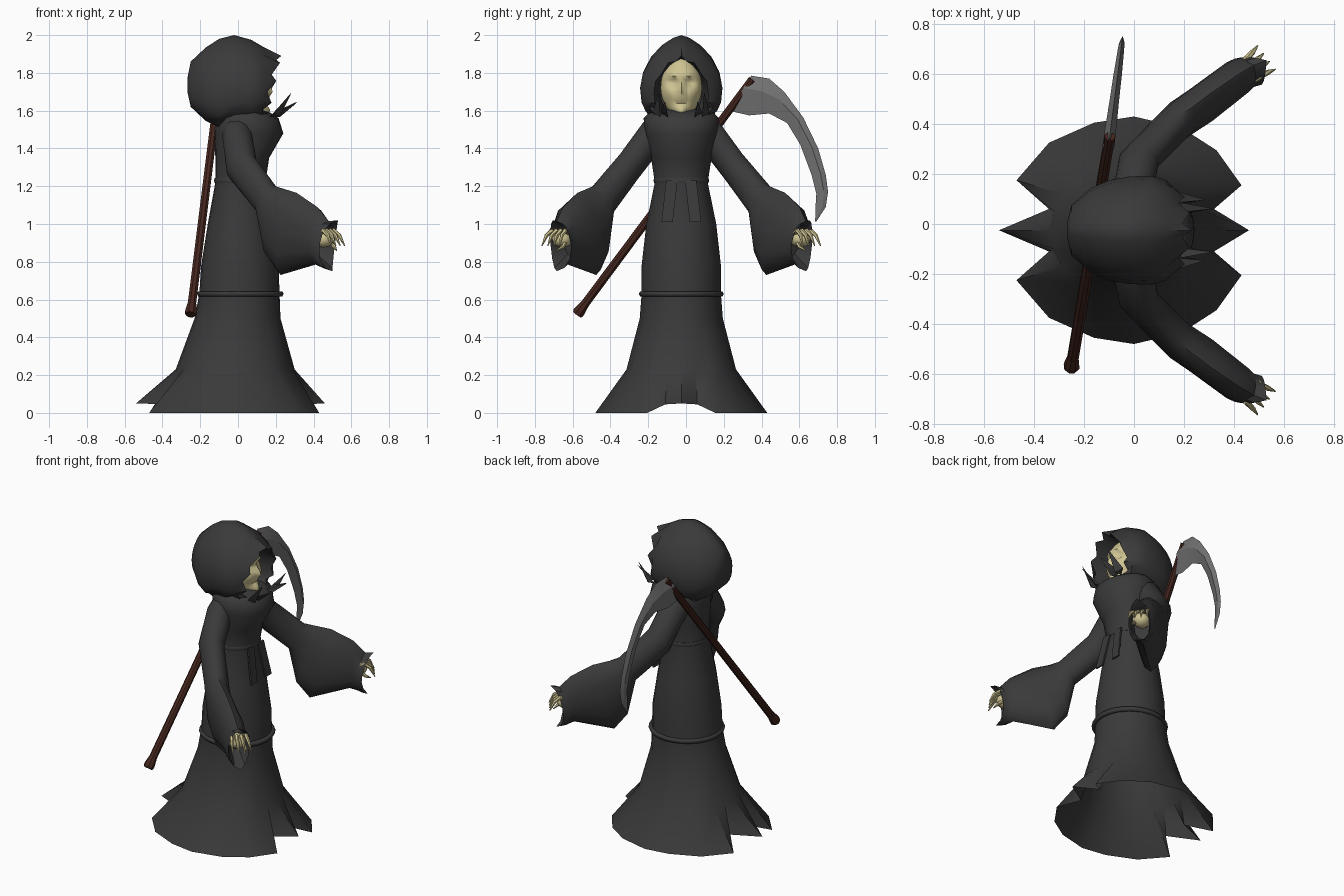
import bpy, bmesh, math
from mathutils import Vector

if "Cube" in bpy.data.objects:
    bpy.data.objects.remove(bpy.data.objects["Cube"])

CY = -0.025  # symmetry plane of the figure


def mat(name, r, g, b):
    m = bpy.data.materials.new(name)
    m.diffuse_color = (r, g, b, 1)
    m.use_nodes = True
    m.node_tree.nodes["Principled BSDF"].inputs["Base Color"].default_value = m.diffuse_color
    return m


CLOTH = mat("dark_cloth", 0.042, 0.042, 0.042)
BONE = mat("bone", 0.62, 0.55, 0.29)
WOOD = mat("dark_wood", 0.06, 0.019, 0.013)
STEEL = mat("steel", 0.17, 0.17, 0.17)


def finish(bm, name, material, angle=40):
    bmesh.ops.recalc_face_normals(bm, faces=bm.faces)
    me = bpy.data.meshes.new(name)
    bm.to_mesh(me)
    bm.free()
    ob = bpy.data.objects.new(name, me)
    bpy.context.collection.objects.link(ob)
    me.materials.append(material)
    bpy.ops.object.select_all(action='DESELECT')
    ob.select_set(True)
    bpy.context.view_layer.objects.active = ob
    bpy.ops.object.shade_smooth_by_angle(angle=math.radians(angle))
    return ob


def loft(name, rings, material, cap0=False, cap1=False, angle=40, wrap=False):
    """Skin closed rings of equal point count."""
    bm = bmesh.new()
    vs = [[bm.verts.new(p) for p in r] for r in rings]
    n = len(rings[0])
    pairs = list(zip(vs, vs[1:])) + ([(vs[-1], vs[0])] if wrap else [])
    for a, b in pairs:
        for i in range(n):
            j = (i + 1) % n
            bm.faces.new((a[i], a[j], b[j], b[i]))
    if cap0:
        bm.faces.new(vs[0])
    if cap1:
        bm.faces.new(vs[-1])
    return finish(bm, name, material, angle)


def tube(name, pts, radii, material, n=6):
    pts = [Vector(p) for p in pts]
    rings = []
    for k, p in enumerate(pts):
        d = (pts[min(k + 1, len(pts) - 1)] - pts[max(k - 1, 0)]).normalized()
        u = d.cross(Vector((0.9, -0.3, 0.1))).normalized()
        v = d.cross(u)
        rings.append([p + radii[k] * (u * math.cos(t) + v * math.sin(t))
                      for t in (2 * math.pi * i / n for i in range(n))])
    return loft(name, rings, material, True, True)


# robe: pleated ragged hem, then elliptical rings up to the neck
hem = [(.46, 0, .05), (.32, .085, .045), (.43, .18, 0), (.33, .32, 0), (.19, .41, 0), (0, .455, 0),
       (-.16, .43, 0), (-.34, .35, 0), (-.47, .2, 0), (-.34, .085, .045), (-.54, 0, .05)]
angs = [0, 15, 30, 48, 68, 90, 112, 132, 150, 165, 180]
idx = list(range(11)) + list(range(9, 0, -1))
sgn = [1] * 11 + [-1] * 9
rings = [[(hem[i][0], CY + s * hem[i][1], hem[i][2]) for i, s in zip(idx, sgn)]]
for z, xb, xf, hy in [(.23, -.33, .3, .29), (.5, -.23, .225, .22), (.63, -.205, .22, .21),
                      (.78, -.195, .215, .21), (1, -.16, .18, .185), (1.22, -.12, .145, .14),
                      (1.35, -.12, .165, .16), (1.48, -.125, .24, .19), (1.56, -.12, .215, .2),
                      (1.59, -.1, .17, .17), (1.61, -.06, .1, .08)]:
    cx, rx = (xb + xf) / 2, (xf - xb) / 2
    rings.append([(cx + rx * math.cos(math.radians(angs[i])),
                   CY + s * hy * math.sin(math.radians(angs[i])), z) for i, s in zip(idx, sgn)])
loft("robe", rings, CLOTH, cap1=True, angle=55)

# waist cord and lower band
for name, z, cx, rx, ry, r in [("waist_cord", 1.23, .012, .13, .138, .01),
                               ("lower_band", .63, .012, .215, .21, .015)]:
    rs = []
    for k in range(28):
        t = 2 * math.pi * k / 28
        c, s = math.cos(t), math.sin(t)
        rs.append([(cx + (rx + r * math.cos(q)) * c, CY + (ry + r * math.cos(q)) * s,
                    z + .016 * math.sin(q)) for q in (math.pi * h / 3 for h in range(6))])
    loft(name, rs, CLOTH, wrap=True, angle=65)


def arm_ring(top, bot, perp, w, s, bow=0, n=12):
    top, bot = Vector(top), Vector(bot)
    c, u = (top + bot) / 2, (top - bot) / 2
    p = Vector((perp[0], perp[1], 0)).normalized() * w
    out = []
    for i in range(n):
        t = 2 * math.pi * i / n
        q = c + u * math.cos(t) + p * math.sin(t)
        q -= Vector((.8, .6, 0)) * bow * abs(math.sin(t))  # scooped cuff edge
        out.append((q.x, CY + s * q.y, q.z))
    return out


for s, side in ((1, "left"), (-1, "right")):
    # sash tail
    tail = []
    for a, b, x, z in [(.02, .08, .14, 1.23), (.045, .105, .18, 1.01)]:
        tail.append([(x, CY + s * a, z), (x, CY + s * b, z),
                     (x + .01, CY + s * b, z), (x + .01, CY + s * a, z)])
    loft(side + "_sash_tail", tail, CLOTH, True, True)

    # sleeve with hanging pouch
    P = (-.6, .8)
    secs = [((0, .13, 1.57), (0, .13, 1.37), (-1, 0), .085),
            ((0, .2, 1.54), (0, .155, 1.335), (-1, .05), .08),
            ((.045, .32, 1.375), (-.005, .24, 1.225), (-1, .35), .08),
            ((.18, .455, 1.205), (.125, .375, 1.055), (-.75, .65), .074),
            ((.23, .49, 1.19), (.155, .41, .83), P, .077),
            ((.31, .55, 1.165), (.225, .45, .73), P, .078),
            ((.42, .625, 1.09), (.41, .6, .785), P, .074),
            ((.48, .66, 1.015), (.455, .64, .765), P, .068, .03),
            ((.53, .68, 1.02), (.50, .66, .75), P, .068, .055),
            ((.50, .655, 1.0), (.475, .64, .775), P, .055, .05),
            ((.41, .59, 1.0), (.40, .58, .83), P, .05)]
    loft(side + "_sleeve", [arm_ring(*q[:4], s, *q[4:]) for q in secs], CLOTH, cap1=True)

    # skeletal hand: palm, four curled fingers and a thumb
    bm = bmesh.new()
    bmesh.ops.create_uvsphere(bm, u_segments=10, v_segments=6, radius=1)
    for v in bm.verts:
        x, y, z = v.co
        v.co = (.45 + .05 * x - .03 * y, CY + s * (.63 + .03 * x + .045 * y), .92 + .045 * z)
    finish(bm, side + "_palm", BONE)

    def hp(f, o, z):  # forward, sideways, height
        return (.45 + .8 * f - .6 * o, CY + s * (.63 + .6 * f + .8 * o), z)
    for k in range(4):
        o = -.04 + .027 * k
        tube(f"{side}_finger_{k + 1}", [hp(0, o, .95), hp(.035, o * 1.1, .965), hp(.07, o * 1.25, .94),
             hp(.1, o * 1.45, .885)], [.012, .013, .011, .003], BONE)
    tube(side + "_thumb", [hp(.01, -.03, .91), hp(.045, -.04, .88), hp(.075, -.02, .86)],
         [.012, .01, .003], BONE)

    # ragged collar points beside the chin
    for k, (tx, ty, tz) in enumerate([(.31, .085, 1.645), (.28, .12, 1.69)]):
        y0 = .07 + .04 * k
        loft(f"{side}_collar_point_{k + 1}",
             [[(.17, CY + s * y0, 1.57), (.22, CY + s * y0, 1.565), (.19, CY + s * (y0 + .04), 1.59)],
              [(tx, CY + s * ty, tz), (tx - .002, CY + s * ty, tz - .006),
               (tx - .003, CY + s * (ty + .004), tz)]], CLOTH, True, True)

# hood: loops from back to ragged opening, then turned inside
N = 20
rings = []
hood = [(-.268, 1.77, 1.7, .03), (-.25, 1.86, 1.62, .1), (-.17, 1.935, 1.545, .17), (-.1, 1.98, 1.505, .2),
        (-.02, 2.0, 1.52, .215), (.07, 1.975, 1.535, .218), (.13, 1.94, 1.55, .2),
        (.17, 1.89, 1.56, .145), (.1, 1.875, 1.56, .128), (-.05, 1.87, 1.59, .11)]
for k, (x, zt, zb, w) in enumerate(hood):
    zc = zb + .42 * (zt - zb)
    ring = []
    for i in range(N):
        t = 2 * math.pi * i / N
        c, s = math.cos(t), math.sin(t)
        px = x
        pz = zc + ((zt - zc) * c if c > 0 else (zc - zb) * math.copysign(abs(c) ** .75, c))
        py = w * math.copysign(abs(s) ** (1.4 if c > 0 else .7), s)
        if k == 7:  # torn edge
            px += .04 * c + (.02 if i % 2 == 0 else -.015)
            pz -= .02 * (i % 2) * (c > 0)
        if 2 < k < 7 and c < -.5:
            pz += .02 * ((i + k) % 2)
        ring.append((px, CY + py, pz))
    rings.append(ring)
loft("hood", rings, CLOTH, True, True, angle=50)

# skull: sphere shaped with brow, sockets, cheeks, nose and jaw
bm = bmesh.new()
bmesh.ops.create_uvsphere(bm, u_segments=32, v_segments=24, radius=1)
g = lambda y, z, y0, z0, a, b: math.exp(-((y - y0) / a) ** 2 - ((z - z0) / b) ** 2)
for v in bm.verts:
    x, y, z = v.co
    low = max(0, -.2 - z)
    wy = .11 * (1 - .2 * low)
    px = .05 + .105 * x * (1 + .35 * low if x > 0 else 1)
    if x > 0:
        ay = abs(y)
        px += -.035 * g(ay, z, .42, .18, .22, .13) + .018 * g(ay, z, .35, .42, .4, .1)
        px += .03 * g(y, z, 0, -.1, .12, .2) + .012 * g(ay, z, .5, -.15, .2, .15)
        px += -.014 * g(y, z, 0, -.5, .5, .05) + .04 * g(y, z, 0, -.8, .35, .2)
    v.co = (px, CY + y * wy, 1.72 + .165 * z)
finish(bm, "skull", BONE, 60)

# scythe handle with butt knob
a, b = Vector((-.25, -.57, .53)), Vector((-.097, .35, 1.765))
tube("scythe_handle", [a, b], [.024, .022], WOOD, 8)
d = (b - a).normalized()
tube("scythe_butt", [a - d * .012, a, a + d * .02, a + d * .06], [.027, .033, .031, .024], WOOD, 8)

# curved blade: (outer y, z, inner y, z, half thickness)
blade = [(.345, 1.785, .225, 1.60, .024), (.44, 1.77, .335, 1.575, .022), (.52, 1.70, .44, 1.585, .019),
         (.62, 1.565, .535, 1.535, .017), (.70, 1.40, .605, 1.42, .014), (.74, 1.26, .665, 1.26, .012),
         (.752, 1.17, .69, 1.16, .009), (.74, 1.09, .685, 1.08, .006), (.688, 1.01, .684, 1.015, .001)]
bx = lambda y: -.1 + .13 * (y - .33)
rs = []
for oy, oz, iy, iz, t in blade:
    my, mz = oy * .65 + iy * .35, oz * .65 + iz * .35
    rs.append([(bx(oy), oy, oz), (bx(my) + t, my, mz), (bx(iy), iy, iz), (bx(my) - t, my, mz)])
loft("scythe_blade", rs, STEEL, True, True, angle=15)
